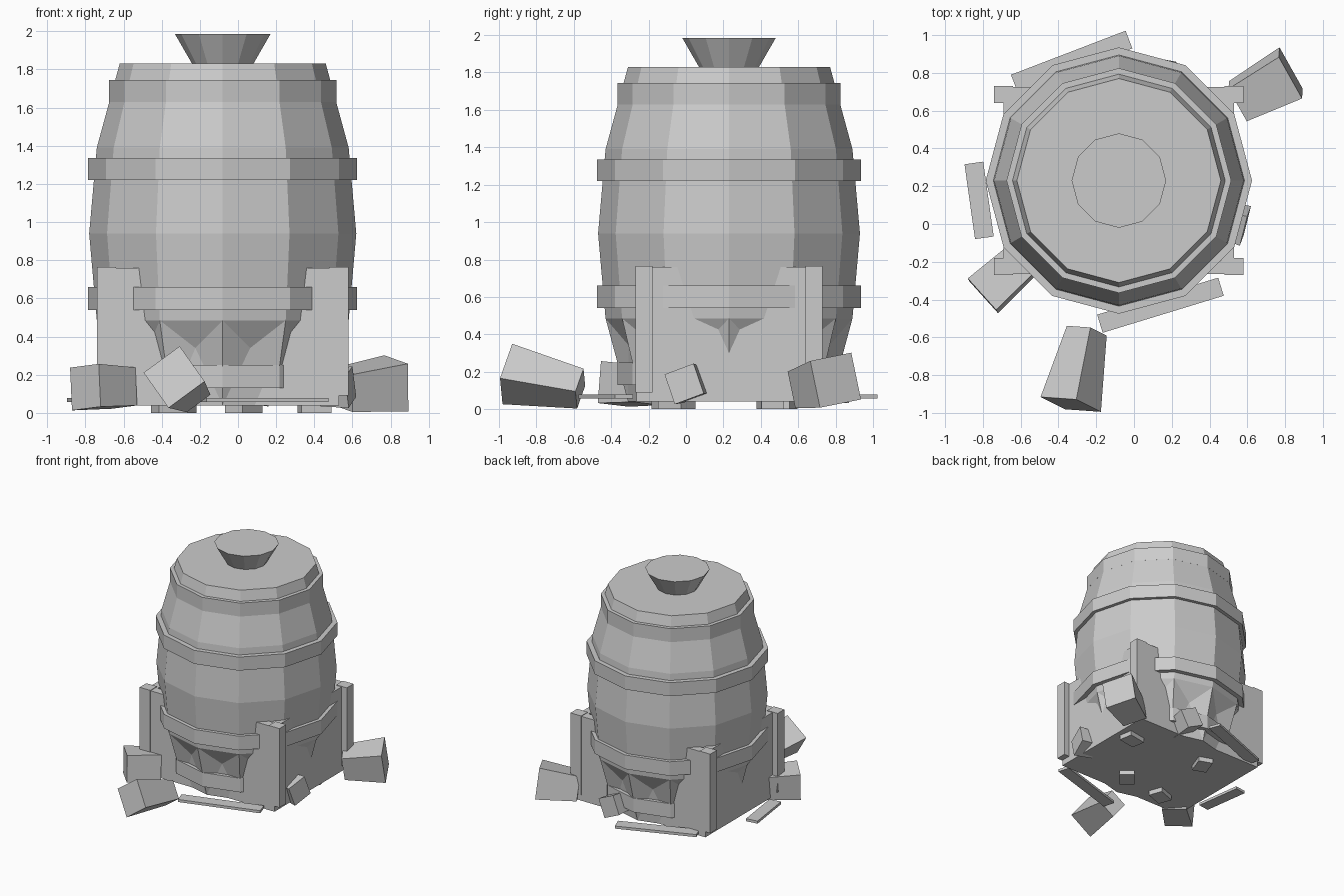
import bpy, bmesh, math
from mathutils import Vector, Matrix

if "Cube" in bpy.data.objects:
    bpy.data.objects.remove(bpy.data.objects["Cube"])

CX, CY = -0.08, 0.23          # barrel / crate centre
grey = bpy.data.materials.new("plain grey")
grey.diffuse_color = (0.6, 0.6, 0.6, 1)
grey.use_nodes = True
grey.node_tree.nodes["Principled BSDF"].inputs["Base Color"].default_value = grey.diffuse_color


def finish(name, bm):
    bmesh.ops.recalc_face_normals(bm, faces=bm.faces)
    me = bpy.data.meshes.new(name)
    bm.to_mesh(me)
    bm.free()
    me.materials.append(grey)
    ob = bpy.data.objects.new(name, me)
    bpy.context.collection.objects.link(ob)
    return ob


def lathe(name, profile, dents=False):
    """12-sided turned solid from (radius, z) pairs, bottom to top."""
    bm = bmesh.new()
    rings = []
    for r, z in profile:
        rings.append([bm.verts.new((CX + r * math.cos(i * math.pi / 6),
                                    CY + r * math.sin(i * math.pi / 6), z)) for i in range(12)])
    low = []
    for k in range(len(rings) - 1):
        for i in range(12):
            j = (i + 1) % 12
            f = bm.faces.new((rings[k][i], rings[k][j], rings[k + 1][j], rings[k + 1][i]))
            if k == 0:
                low.append(f)
    bm.faces.new(rings[0])
    bm.faces.new(rings[-1])
    if dents:                  # inward dents on the lowest row of staves
        for v in bmesh.ops.poke(bm, faces=low)["verts"]:
            d = Vector((v.co.x - CX, v.co.y - CY, 0)).normalized()
            v.co = Vector((CX, CY, 0.34)) + d * 0.555
    return finish(name, bm)


def box(name, centre, size, turn=0):
    bm = bmesh.new()
    bmesh.ops.create_cube(bm, size=1)
    bm.transform(Matrix.Translation(centre) @ Matrix.Rotation(math.radians(turn), 4, 'Z')
                 @ Matrix.Diagonal((*size, 1)))
    return finish(name, bm)


def chunk(name, p0, p1, s0, s1, roll):
    """Square tapered block from p0 (side s0) to p1 (side s1), rolled about its axis."""
    p0, p1 = Vector(p0), Vector(p1)
    axis = (p1 - p0).normalized()
    u = axis.cross(Vector((0, 0, 1))).normalized()
    w = u.cross(axis)
    bm = bmesh.new()
    ends = []
    for p, s in ((p0, s0), (p1, s1)):
        ring = []
        for i in range(4):
            a = math.radians(roll + 45 + 90 * i)
            ring.append(bm.verts.new(p + (u * math.cos(a) + w * math.sin(a)) * s * 0.7071))
        ends.append(ring)
        bm.faces.new(ring)
    for i in range(4):
        j = (i + 1) % 4
        bm.faces.new((ends[0][i], ends[0][j], ends[1][j], ends[1][i]))
    return finish(name, bm)


# barrel body and lid knob
lathe("barrel", [(0.54, 0.04), (0.66, 0.485), (0.70, 0.94), (0.66, 1.39), (0.54, 1.83)], dents=True)
lathe("lid_knob", [(0.155, 1.82), (0.25, 1.985)])

# hoops
for i, (r, z0, z1) in enumerate([(0.595, 0.13, 0.25), (0.705, 0.54, 0.66),
                                 (0.705, 1.22, 1.335), (0.595, 1.63, 1.745)]):
    lathe(f"hoop_{i + 1}", [(r, z0), (r, z1)])

# crate holding the barrel: floor, thin walls kept to the corners by the barrel, posts
box("crate_floor", (CX, CY, 0.06), (1.22, 0.98, 0.04))
for s in (-1, 1):
    box("crate_side_wall", (CX + s * 0.575, CY, 0.40), (0.07, 0.98, 0.72))
    box("crate_end_wall", (CX, CY + s * 0.46, 0.40), (1.22, 0.07, 0.72))
    for t in (-1, 1):
        box("crate_post", (CX + s * 0.61, CY + t * 0.455, 0.4275), (0.10, 0.09, 0.675))

# loose blocks around the base
chunk("front_block", (-0.335, -0.955, 0.188), (-0.25, -0.565, 0.11), 0.235, 0.155, 37)
chunk("back_right_block", (0.83, 0.80, 0.155), (0.55, 0.65, 0.12), 0.255, 0.20, 10)
chunk("left_block", (-0.80, -0.38, 0.135), (-0.60, -0.20, 0.13), 0.225, 0.20, 5)
chunk("right_block", (0.59, -0.01, 0.135), (0.44, 0.03, 0.13), 0.17, 0.15, 20)
chunk("back_block", (0.12, 0.87, 0.14), (0.10, 0.66, 0.13), 0.16, 0.14, 25)

# fallen planks
box("front_plank", (0.14, -0.43, 0.067), (0.67, 0.10, 0.022), 17)
box("left_plank", (-0.82, 0.125, 0.067), (0.40, 0.10, 0.022), -82)
box("back_plank", (-0.33, 0.86, 0.067), (0.65, 0.10, 0.022), 21)

# small chips under the floor that the model rests on
for x, y, a in [(-0.36, -0.1, 20), (0.03, -0.05, 50), (0.4, 0.45, 10), (-0.3, 0.5, 70)]:
    box("floor_chip", (x, y, 0.025), (0.16, 0.12, 0.05), a)
